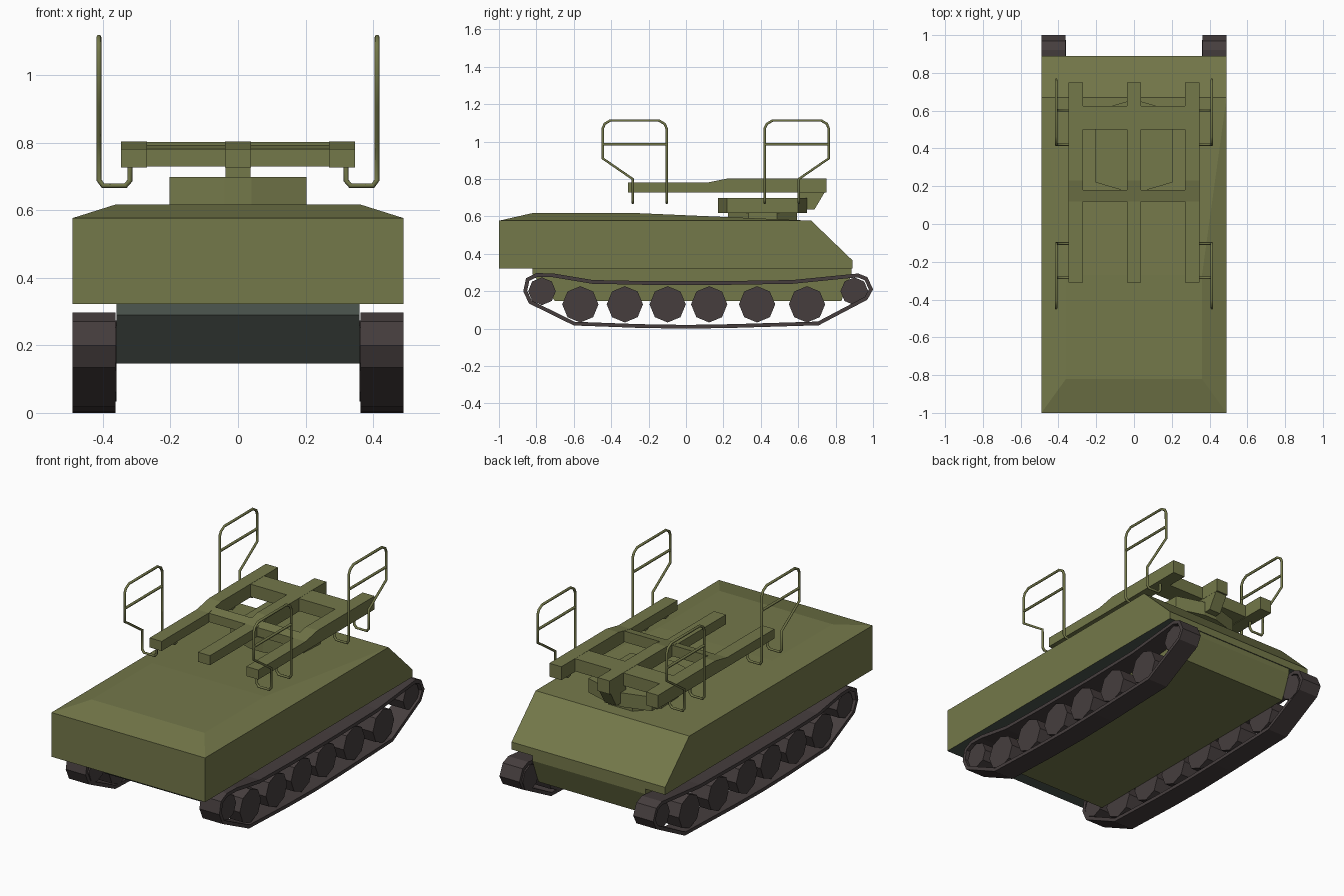
import bpy, bmesh, math
from mathutils import Vector

if "Cube" in bpy.data.objects:
    bpy.data.objects.remove(bpy.data.objects["Cube"])


def material(name, rgb):
    m = bpy.data.materials.new(name)
    m.diffuse_color = (*rgb, 1)
    m.use_nodes = True
    m.node_tree.nodes["Principled BSDF"].inputs["Base Color"].default_value = m.diffuse_color
    return m


OLIVE = material("olive_paint", (0.174, 0.188, 0.068))
TEAL = material("dark_grey_green", (0.076, 0.095, 0.080))
DARK = material("track_grey", (0.061, 0.048, 0.048))


def add_object(name, bm, *mats):
    bmesh.ops.recalc_face_normals(bm, faces=bm.faces)
    me = bpy.data.meshes.new(name)
    bm.to_mesh(me)
    bm.free()
    for m in mats:
        me.materials.append(m)
    ob = bpy.data.objects.new(name, me)
    bpy.context.collection.objects.link(ob)
    return ob


def prism(name, pts, axis, a, b, *mats, rule=None):
    """Extrude an outline: (y, z) points along x, or (x, y) points along z."""
    bm = bmesh.new()
    place = (lambda p, t: (t, *p)) if axis == "x" else (lambda p, t: (*p, t))
    lo = [bm.verts.new(place(p, a)) for p in pts]
    hi = [bm.verts.new(place(p, b)) for p in pts]
    bm.faces.new(lo)
    bm.faces.new(hi)
    for i in range(len(pts)):
        j = (i + 1) % len(pts)
        bm.faces.new((lo[i], lo[j], hi[j], hi[i]))
    bmesh.ops.recalc_face_normals(bm, faces=bm.faces)
    if rule:
        for f in bm.faces:
            f.material_index = 1 if rule(f.normal) else 0
    return add_object(name, bm, *mats)


def ngon(cx, cy, r, n=8, turn=0.0):
    return [(cx + r * math.cos(turn + 2 * math.pi * i / n),
             cy + r * math.sin(turn + 2 * math.pi * i / n)) for i in range(n)]


# Hull: wide upper body with dark underside, narrow lower tub with dark front plate
prism("upper_hull", [(-1, 0.322), (-1, 0.577), (0.67, 0.577), (0.89, 0.365), (0.89, 0.322)],
      "x", -0.49, 0.49, OLIVE, TEAL, rule=lambda n: n.z < -0.9)
prism("lower_hull", [(-0.82, 0.325), (-0.82, 0.29), (-0.70, 0.147), (0.83, 0.147),
                     (0.885, 0.29), (0.885, 0.325)],
      "x", -0.36, 0.36, OLIVE, TEAL, rule=lambda n: n.y < -0.5)

# Shallow raised roof
bm = bmesh.new()
base = [bm.verts.new((x, y, 0.577)) for x, y in ((-.49, -1), (.49, -1), (.49, .67), (-.49, .67))]
top = [bm.verts.new((x, y, 0.618)) for x, y in ((-.36, -.82), (.36, -.82), (.36, -.27), (-.36, -.27))]
bm.faces.new(top)
for i in range(4):
    j = (i + 1) % 4
    bm.faces.new((base[i], base[j], top[j], top[i]))
add_object("roof", bm, OLIVE)

# Tracks: an open band around the wheels
BAND = [(-0.87, 0.20), (-0.855, 0.27), (-0.80, 0.297), (-0.71, 0.295), (-0.50, 0.260),
        (-0.20, 0.254), (0.20, 0.254), (0.57, 0.260), (0.92, 0.295), (0.97, 0.275),
        (1.0, 0.21), (0.97, 0.155), (0.71, 0.018), (0.25, 0.004), (0, 0), (-0.25, 0.004),
        (-0.60, 0.017), (-0.84, 0.135)]


def track(name, x0, x1, thick=0.02):
    pts = [Vector(p) for p in BAND]
    n = len(pts)
    inner = []
    for i, p in enumerate(pts):
        d1 = (p - pts[i - 1]).normalized()
        d2 = (pts[(i + 1) % n] - p).normalized()
        t = (d1 + d2).normalized()
        inner.append(p + Vector((t.y, -t.x)) * thick / max(t.dot(d1), 0.5))
    bm = bmesh.new()
    rings = [[bm.verts.new((x, *p)) for p in loop]
             for x, loop in ((x0, pts), (x1, pts), (x1, inner), (x0, inner))]
    for k in range(4):
        a, b = rings[k], rings[(k + 1) % 4]
        for i in range(n):
            j = (i + 1) % n
            bm.faces.new((a[i], a[j], b[j], b[i]))
    return add_object(name, bm, DARK)


WHEELS = [(y, 0.13, 0.097) for y in (-0.565, -0.327, -0.098, 0.124, 0.38, 0.647)]
WHEELS += [(-0.77, 0.20, 0.074), (0.90, 0.20, 0.074)]
for side, s in (("right", 1), ("left", -1)):
    track(f"{side}_track", s * 0.363, s * 0.49)
    for i, (y, z, r) in enumerate(WHEELS):
        prism(f"{side}_wheel_{i + 1}", ngon(y, z, r), "x", s * 0.36, s * 0.475, DARK)

# Turret with its ring and the rear support arm
prism("turret_ring", ngon(0, 0.41, 0.2, 8, math.pi / 8), "z", 0.56, 0.62, OLIVE)
prism("turret", [(-0.04, 0.172), (0.04, 0.172), (0.203, 0.22), (0.203, 0.60),
                 (0.04, 0.648), (-0.04, 0.648), (-0.203, 0.60), (-0.203, 0.22)],
      "z", 0.617, 0.698, OLIVE)
prism("support_arm", [(0.60, 0.735), (0.60, 0.66), (0.636, 0.637), (0.687, 0.637), (0.745, 0.735)],
      "x", -0.037, 0.037, OLIVE)

# Launcher frame: three stepped beams and two cross members
BEAM = [(-0.31, 0.727), (-0.31, 0.782), (0.12, 0.782), (0.23, 0.804), (0.75, 0.804), (0.75, 0.727)]
for name, x0, x1 in (("left", -0.347, -0.27), ("middle", -0.038, 0.038), ("right", 0.27, 0.347)):
    prism(f"{name}_beam", BEAM, "x", x0, x1, OLIVE)
prism("front_cross_member", [(0.12, 0.73), (0.12, 0.781), (0.18, 0.793), (0.18, 0.73)],
      "x", -0.28, 0.28, OLIVE)
prism("rear_cross_member", [(0.50, 0.73), (0.50, 0.803), (0.625, 0.803), (0.625, 0.73)],
      "x", -0.28, 0.28, OLIVE)


# Guard rails: bent tubes hooked under the outer beams
def tube(name, paths, r=0.0075):
    cu = bpy.data.curves.new(name, "CURVE")
    cu.dimensions = "3D"
    cu.bevel_depth = r
    cu.bevel_resolution = 1
    cu.use_fill_caps = True
    for path in paths:
        sp = cu.splines.new("POLY")
        sp.points.add(len(path) - 1)
        for pt, co in zip(sp.points, path):
            pt.co = (*co, 1)
    cu.materials.append(OLIVE)
    ob = bpy.data.objects.new(name, cu)
    bpy.context.collection.objects.link(ob)
    bpy.ops.object.select_all(action="DESELECT")
    ob.select_set(True)
    bpy.context.view_layer.objects.active = ob
    bpy.ops.object.convert(target="MESH")


LOOP = [(-0.285, 0.80), (-0.445, 0.91), (-0.445, 1.07), (-0.435, 1.095), (-0.405, 1.113),
        (-0.145, 1.113), (-0.115, 1.095), (-0.103, 1.07)]
FOOT = [(0.32, 0.735), (0.32, 0.685), (0.308, 0.673), (0.40, 0.673), (0.412, 0.69)]
FOOT[1:3] = [(0.32, 0.688), (0.333, 0.673)]
for side, s in (("right", 1), ("left", -1)):
    for end, flip in (("front", False), ("rear", True)):
        my = (lambda y: 0.318 - y) if flip else (lambda y: y)
        path = [(s * x, my(-0.285), z) for x, z in FOOT]
        path += [(s * 0.412, my(y), z) for y, z in LOOP]
        path += [(s * x, my(-0.103), z) for x, z in reversed(FOOT)]
        bar = [(s * 0.412, my(-0.445), 0.985), (s * 0.412, my(-0.103), 0.985)]
        tube(f"{side}_{end}_guard_rail", [path, bar])
